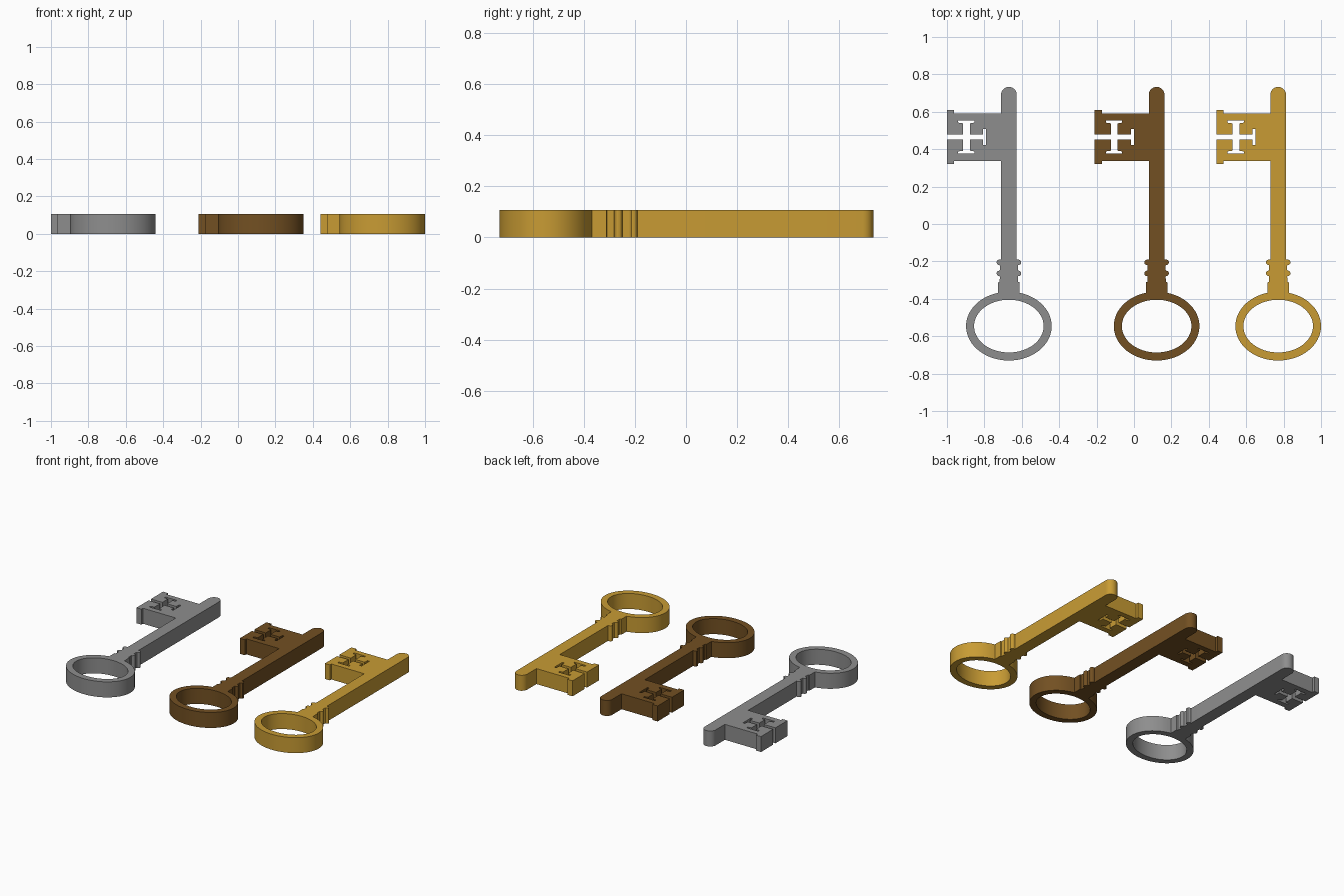
import bpy, bmesh
from math import sin, cos, pi, asin
from mathutils import Vector

if "Cube" in bpy.data.objects:
    bpy.data.objects.remove(bpy.data.objects["Cube"], do_unlink=True)

THICK = 0.107
SHAFT = 0.042          # half width of the shaft
TIP = 0.733
RING_Y = -0.546
OUTER = (0.229, 0.184)
INNER = (0.186, 0.141)
COLLAR = 0.058
SLOT_Y = 0.465


def arc(cx, cy, rx, ry, a, b, n):
    return [(cx + rx * cos(a + (b - a) * i / n), cy + ry * sin(a + (b - a) * i / n))
            for i in range(n + 1)]


def collar_side():
    """Right side of the collar, from the ring up to the shaft."""
    pts = [(COLLAR, -0.312), (0.05, -0.316 + 0.006)]
    for cy in (-0.264, -0.205):
        pts += [(0.048, cy - 0.018)]
        pts += arc(0.05, cy, 0.016, 0.015, -pi / 2, pi / 2, 6)
        pts += [(0.048, cy + 0.018)]
    return pts[:-1] + [(SHAFT, -0.19)]


def cross_half():
    """Upper half of the cross-shaped slot, from its closed end to the open edge."""
    return [(-0.122, 0.043), (-0.137, 0.043), (-0.137, 0.013),
            (-0.208, 0.013), (-0.208, 0.073), (-0.184, 0.077),
            (-0.184, 0.089), (-0.272, 0.089), (-0.272, 0.077),
            (-0.244, 0.073), (-0.244, 0.013), (-0.331, 0.013)]


def bit_outline():
    """Bit from the upper shaft corner round to the lower one, slot included."""
    top = [(-SHAFT, 0.591), (-0.293, 0.591), (-0.293, 0.610), (-0.331, 0.610)]
    upper = [(x, SLOT_Y + y) for x, y in reversed(cross_half())]
    lower = [(x, SLOT_Y - y) for x, y in cross_half()]
    bottom = [(-0.331, 0.320), (-0.293, 0.320), (-0.293, 0.337), (-SHAFT, 0.337)]
    return top + upper + lower + bottom


def key_outline():
    side = collar_side()
    tip = arc(0, TIP - SHAFT, SHAFT, SHAFT, 0, pi, 14)
    mirrored = [(-x, y) for x, y in reversed(side)]
    gap = asin(COLLAR / OUTER[0])
    bow = arc(0, RING_Y, *OUTER, pi / 2 + gap, 2.5 * pi - gap, 60)
    return side + tip + bit_outline() + mirrored + bow


def add_loop(bm, pts):
    vs = [bm.verts.new((x, y, 0)) for x, y in pts]
    return [bm.edges.new((vs[i - 1], vs[i])) for i in range(len(vs))]


def make_key(name, x, mat):
    bm = bmesh.new()
    edges = add_loop(bm, key_outline())
    edges += add_loop(bm, arc(0, RING_Y, *INNER, 0, 2 * pi, 64)[:-1])
    bmesh.ops.triangle_fill(bm, use_beauty=True, edges=edges, normal=Vector((0, 0, 1)))
    ext = bmesh.ops.extrude_face_region(bm, geom=bm.faces[:], use_keep_orig=True)
    moved = [g for g in ext["geom"] if isinstance(g, bmesh.types.BMVert)]
    bmesh.ops.translate(bm, verts=moved, vec=(0, 0, THICK))
    bmesh.ops.recalc_face_normals(bm, faces=bm.faces[:])
    mesh = bpy.data.meshes.new(name)
    bm.to_mesh(mesh)
    bm.free()
    mesh.materials.append(mat)
    obj = bpy.data.objects.new(name, mesh)
    obj.location.x = x
    bpy.context.collection.objects.link(obj)
    bpy.ops.object.select_all(action='DESELECT')
    obj.select_set(True)
    bpy.context.view_layer.objects.active = obj
    bpy.ops.object.shade_smooth_by_angle(angle=pi / 6)


def material(name, rgb):
    mat = bpy.data.materials.new(name)
    mat.use_nodes = True
    mat.diffuse_color = (*rgb, 1)
    mat.node_tree.nodes["Principled BSDF"].inputs["Base Color"].default_value = (*rgb, 1)
    return mat


# Three keys side by side
make_key("silver_key", -0.669, material("silver grey", (0.27, 0.27, 0.27)))
make_key("bronze_key", 0.121, material("dark bronze", (0.17, 0.08, 0.016)))
make_key("gold_key", 0.771, material("gold", (0.58, 0.33, 0.034)))
